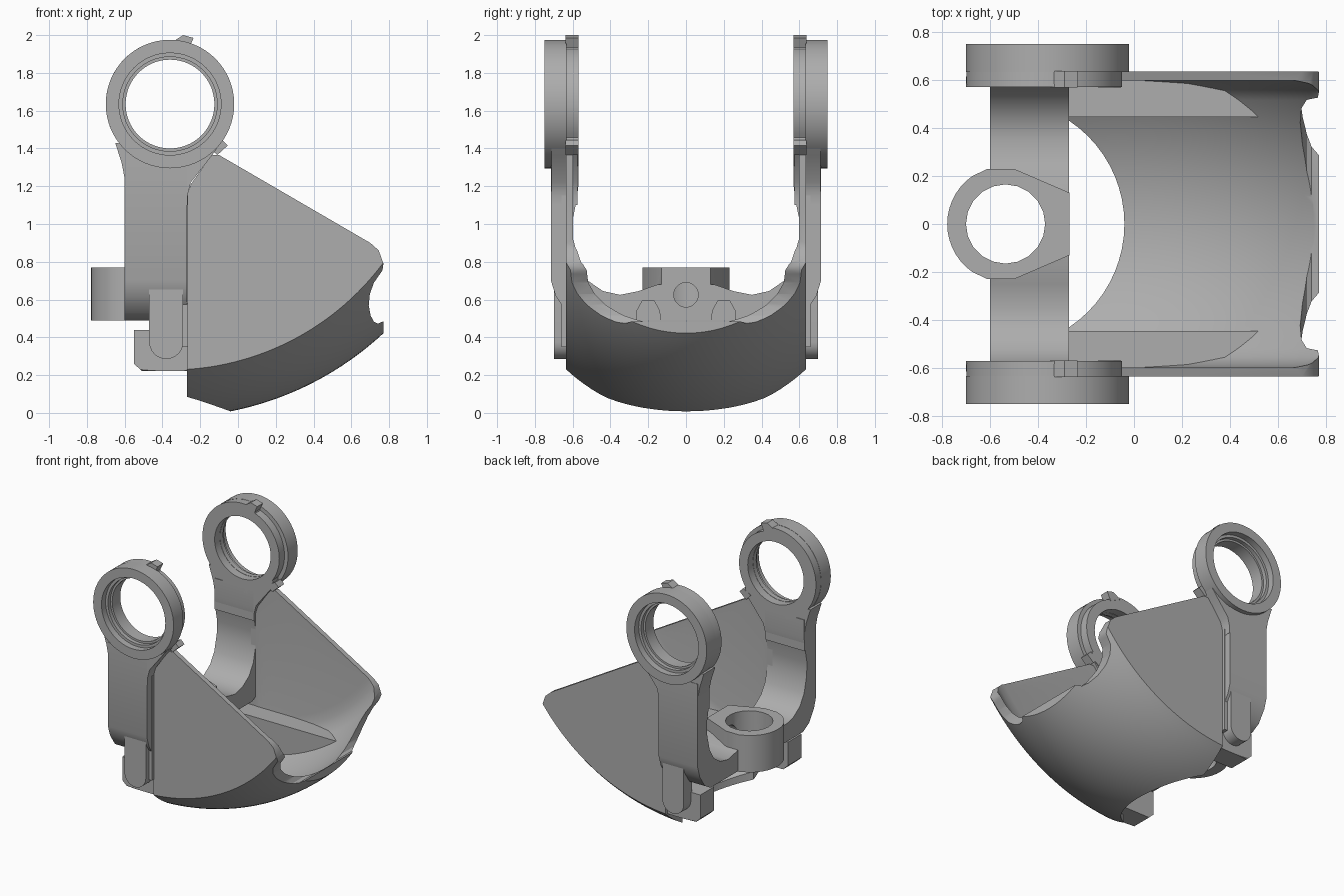
import bpy, bmesh, math

if "Cube" in bpy.data.objects:
    bpy.data.objects.remove(bpy.data.objects["Cube"])

grey = bpy.data.materials.new("plain grey")
grey.diffuse_color = (0.42, 0.42, 0.42, 1)
grey.use_nodes = True
grey.node_tree.nodes["Principled BSDF"].inputs["Base Color"].default_value = grey.diffuse_color
PX, PZ = -0.36, 1.635          # pivot axis shared by the rings and the shell


def make(name, bm):
    bmesh.ops.recalc_face_normals(bm, faces=bm.faces)
    me = bpy.data.meshes.new(name)
    bm.to_mesh(me)
    bm.free()
    ob = bpy.data.objects.new(name, me)
    bpy.context.collection.objects.link(ob)
    me.materials.append(grey)
    return ob


def prism(name, pts, axis, lo, hi):
    """Extrude a 2D outline along one axis."""
    place = {"x": lambda p, d: (d, p[0], p[1]),
             "y": lambda p, d: (p[0], d, p[1]),
             "z": lambda p, d: (p[0], p[1], d)}[axis]
    bm = bmesh.new()
    a, b = ([bm.verts.new(place(p, d)) for p in pts] for d in (lo, hi))
    bm.faces.new(a)
    bm.faces.new(b)
    for i in range(len(pts)):
        j = (i + 1) % len(pts)
        bm.faces.new((a[i], a[j], b[j], b[i]))
    return make(name, bm)


def sweep(name, profile, a0, a1, n, closed=False):
    """Revolve profile(angle) -> [(y, radius)] around the pivot axis, angle from straight down."""
    bm = bmesh.new()
    rows = []
    for i in range(n if closed else n + 1):
        a = math.radians(a0 + (a1 - a0) * i / n)
        rows.append([bm.verts.new((PX + r * math.sin(a), y, PZ - r * math.cos(a)))
                     for y, r in profile(math.degrees(a))])
    m = len(rows[0])
    for i in range(n):
        p, q = rows[i], rows[(i + 1) % len(rows)]
        for j in range(m):
            k = (j + 1) % m
            bm.faces.new((p[j], p[k], q[k], q[j]))
    if not closed:
        bm.faces.new(rows[0])
        bm.faces.new(rows[-1])
    return make(name, bm)


def arc(cx, cy, r, a0, a1, n):
    return [(cx + r * math.cos(math.radians(a0 + (a1 - a0) * i / n)),
             cy + r * math.sin(math.radians(a0 + (a1 - a0) * i / n))) for i in range(n + 1)]


def circle(cx, cy, r, n):
    return arc(cx, cy, r, 0, 360, n)[:-1]


def cut(ob, tool, op="DIFFERENCE"):
    mod = ob.modifiers.new("cut", "BOOLEAN")
    mod.operation, mod.solver, mod.object = op, "EXACT", tool
    bpy.context.view_layer.objects.active = ob
    bpy.ops.object.modifier_apply(modifier=mod.name)


def remove(*tools):
    for t in tools:
        bpy.data.objects.remove(t)


# Curved shell with fan-shaped side walls
def belly(half, drop_r, apex, n=28):
    return [(half - 2 * half * i / n,
             apex - drop_r + math.sqrt(drop_r ** 2 - (half - 2 * half * i / n) ** 2))
            for i in range(n + 1)]


outer = [(0.635, 0.2)] + belly(0.635, 0.93, 1.658) + [(-0.635, 0.2)]
inner = [(-0.597, 0.2), (-0.597, 1.26), (-0.585, 1.33)] + belly(0.555, 0.86, 1.608)[::-1] \
    + [(0.585, 1.33), (0.597, 1.26), (0.597, 0.2)]
shell = sweep("shell", lambda a: outer + inner, 0, 75, 50)
fan = prism("fan_cutter", [(-0.27, -0.2), (-0.27, 1.15), (-0.25, 1.21), (-0.14, 1.365), (-0.1, 1.365),
                           (0.70, 0.9), (0.745, 0.86), (0.77, 0.79), (0.765, 0.755), (0.72, 0.69),
                           (0.698, 0.63), (0.692, 0.57), (0.702, 0.515), (0.72, 0.482), (0.74, 0.472),
                           (0.77, 0.485), (0.77, -0.2)], "y", -0.9, 0.9)
cut(shell, fan, "INTERSECT")
scoop = prism("scoop_cutter", circle(-0.557, 0, 0.517, 64), "z", -0.3, 0.6)
cut(shell, scoop)
remove(fan, scoop)

# Inner ledges that end in rear lugs, trimmed to the shell curve
body = sweep("body_cutter", lambda a: [(y * 0.99, r - 0.008 if r > 0.3 else r) for y, r in outer],
             -20, 75, 60)
for s, side in ((1, "back"), (-1, "front")):
    lug = prism(side + "_ledge", [(-0.55, 0.26), (-0.51, 0.222), (0.55, 0.222), (0.55, 0.44),
                                  (-0.55, 0.44)], "y", s * 0.445, s * 0.612)
    cut(lug, body, "INTERSECT")
remove(body)

# U-shaped yoke: two arms joined by a cross beam
half_out = [(0.715, 1.34), (0.715, 0.70), (0.69, 0.62), (0.63, 0.53), (0.56, 0.49)]
half_in = [(0.15, 0.68), (0.25, 0.645), (0.35, 0.625), (0.44, 0.645), (0.52, 0.70), (0.57, 0.78),
           (0.60, 0.90), (0.605, 1.0), (0.58, 1.12), (0.57, 1.2), (0.57, 1.34)]
flip = lambda pts: [(-y, z) for y, z in reversed(pts)]
yoke = prism("yoke", half_out + flip(half_out) + [(-y, z) for y, z in reversed(half_in)] + half_in,
             "x", -0.6, -0.27)

# Rear mounting eye
eye = prism("rear_eye", [(-0.268, -0.13), (-0.268, 0.13), (-0.5, 0.23), (-0.61, 0.23)]
            + arc(-0.535, 0, 0.243, 125, 235, 14) + [(-0.61, -0.23), (-0.5, -0.23)],
            "z", 0.488, 0.77)
bore = prism("bore_cutter", circle(-0.535, 0, 0.165, 20), "z", 0.2, 1.0)
screw = prism("screw_cutter", circle(0, 0.625, 0.065, 20), "x", -0.45, -0.2)
for ob in (yoke, eye):
    cut(ob, bore)
    cut(ob, screw)
remove(bore, screw)
for s in (1, -1):
    pocket = prism("pocket_cutter", [(s * y, z) for y, z in ((0.13, 0.4), (0.14, 0.54), (0.17, 0.595),
                                     (0.23, 0.595), (0.26, 0.54), (0.27, 0.4))], "x", -0.36, -0.2)
    cut(yoke, pocket)
    cut(eye, pocket)
    remove(pocket)

# Pivot rings, necks, tabs and pins on both sides
for s, side in ((1, "back"), (-1, "front")):
    sweep(side + "_ring", lambda a: [(s * y, r) for y, r in (
        (0.633, 0.235), (0.633, 0.34), (0.75, 0.34), (0.75, 0.27), (0.70, 0.27), (0.70, 0.25),
        (0.67, 0.25), (0.67, 0.235))], 0, 360, 64, True)
    # inner collar steps down between the two tabs
    sweep(side + "_collar", lambda a: [(s * y, r) for y, r in (
        (0.57, 0.237), (0.57, 0.31 if 50 < a < 165 else 0.34),
        (0.636, 0.31 if 50 < a < 165 else 0.338), (0.636, 0.237))], 0, 360, 72, True)
    prism(side + "_neck", [(-0.6, 1.1), (-0.6, 1.24), (-0.615, 1.32), (-0.65, 1.43), (-0.58, 1.42),
                           (-0.47, 1.36), (-0.36, 1.34), (-0.25, 1.36), (-0.15, 1.41), (-0.11, 1.40),
                           (-0.14, 1.36), (-0.25, 1.22), (-0.268, 1.15), (-0.268, 1.1)],
          "y", s * 0.575, s * 0.712)
    prism(side + "_upper_tab", [(-0.35, 1.96), (-0.33, 1.975), (-0.29, 2.0), (-0.235, 1.985),
                                (-0.265, 1.92)], "y", s * 0.568, s * 0.637)
    prism(side + "_lower_tab", [(-0.15, 1.41), (-0.085, 1.445), (-0.055, 1.415), (-0.11, 1.365)],
          "y", s * 0.568, s * 0.637)
    prism(side + "_pin", [(-0.29, 0.68), (-0.47, 0.68)] + arc(-0.38, 0.375, 0.09, 180, 360, 12),
          "y", s * 0.6, s * 0.70)
    prism(side + "_arm_rib", [(-0.31, 0.35), (-0.266, 0.35), (-0.266, 1.15), (-0.31, 1.15)],
          "y", s * 0.6, s * 0.66)

# Smooth curved faces, keep edges crisp
for ob in list(bpy.context.scene.objects):
    bpy.ops.object.select_all(action="DESELECT")
    ob.select_set(True)
    bpy.context.view_layer.objects.active = ob
    bpy.ops.object.shade_smooth_by_angle(angle=math.radians(30))
